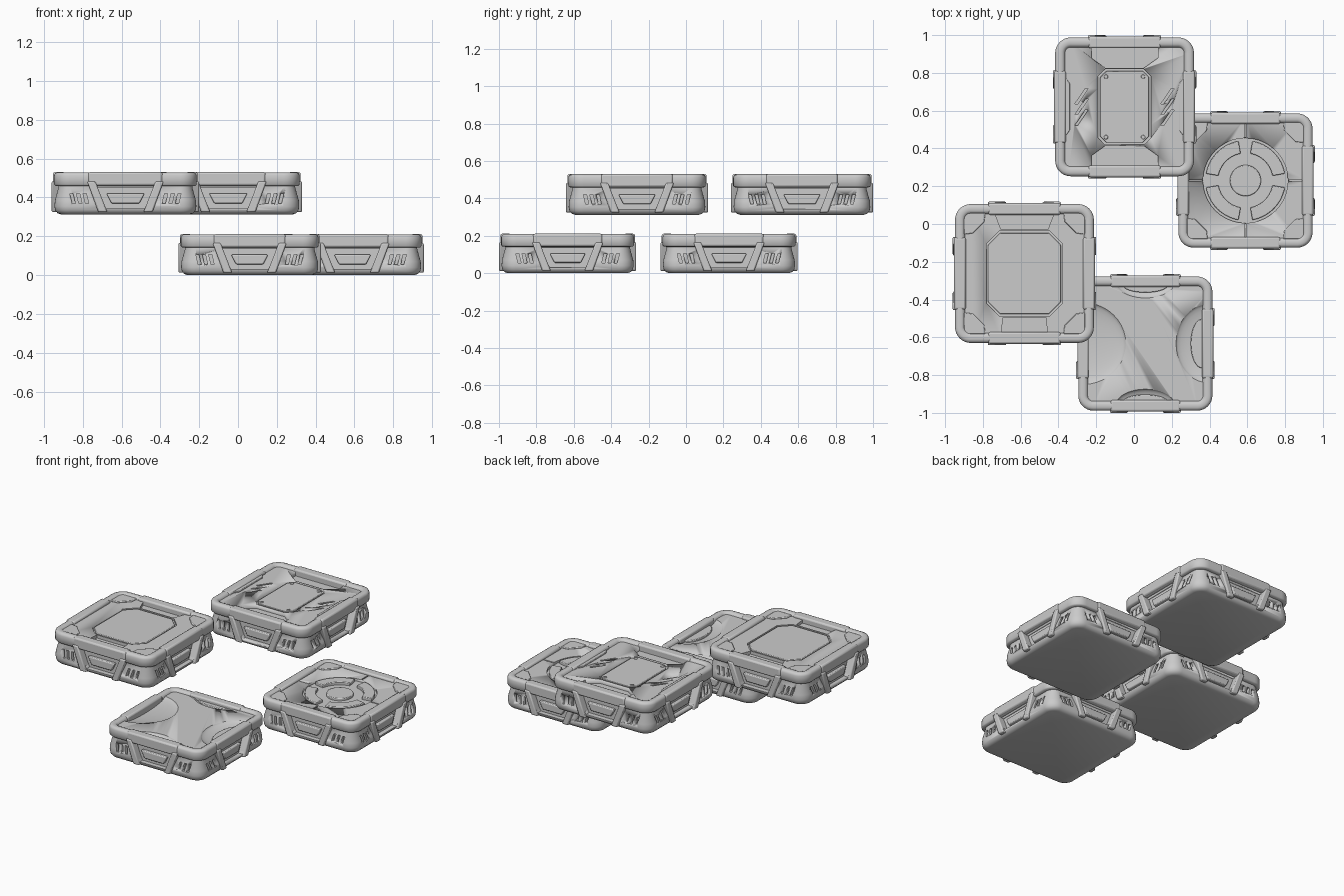
import bpy, bmesh, math
from mathutils import Matrix, Vector

if "Cube" in bpy.data.objects:
    bpy.data.objects.remove(bpy.data.objects["Cube"])

H, R, DECK = 0.21, 0.355, 0.195      # tile height, half width, deck level
grey = bpy.data.materials.new("plain grey")
grey.diffuse_color = (0.6, 0.6, 0.6, 1)
grey.use_nodes = True
grey.node_tree.nodes["Principled BSDF"].inputs["Base Color"].default_value = grey.diffuse_color


def finish(name, bm, tile, bevel=0.0, angle=35):
    bmesh.ops.recalc_face_normals(bm, faces=bm.faces)
    me = bpy.data.meshes.new(name)
    bm.to_mesh(me)
    bm.free()
    me.materials.append(grey)
    ob = bpy.data.objects.new(tile["name"] + "_" + name, me)
    bpy.context.collection.objects.link(ob)
    ob.location, ob.scale = tile["loc"], (tile["scale"],) * 3
    if bevel:
        m = ob.modifiers.new("bevel", 'BEVEL')
        m.width, m.segments, m.limit_method = bevel, 2, 'ANGLE'
    bpy.ops.object.select_all(action='DESELECT')
    ob.select_set(True)
    bpy.context.view_layer.objects.active = ob
    bpy.ops.object.shade_smooth_by_angle(angle=math.radians(angle))
    return ob


def prism(bm, pts, offset):
    a = [bm.verts.new(p) for p in pts]
    b = [bm.verts.new(Vector(p) + Vector(offset)) for p in pts]
    bm.faces.new(a)
    bm.faces.new(b[::-1])
    for i in range(len(a)):
        j = (i + 1) % len(a)
        bm.faces.new((a[i], b[i], b[j], a[j]))


def flat(bm, pts, z0, z1):
    prism(bm, [(x, y, z0) for x, y in pts], (0, 0, z1 - z0))


def side(bm, pts, d0, d1):
    """Extrude an outline on each of the four side walls."""
    for k in range(4):
        rot = Matrix.Rotation(k * math.pi / 2, 3, 'Z')
        prism(bm, [rot @ Vector((u, -d0, z)) for u, z in pts], rot @ Vector((0, d0 - d1, 0)))


def loft(profile, closed):
    """Stack of rounded squares given as (half width, height)."""
    bm = bmesh.new()
    rings = []
    for h, z in profile:
        r = max(0.02, 0.08 - (R - h))
        ring = []
        for q in range(4):
            for s in range(9):
                a = q * math.pi / 2 + s * math.pi / 16
                cx, cy = ((1, 1), (-1, 1), (-1, -1), (1, -1))[q]
                ring.append(bm.verts.new((cx * (h - r) + r * math.cos(a),
                                          cy * (h - r) + r * math.sin(a), z)))
        rings.append(ring)
    pairs = list(zip(rings, rings[1:])) + ([(rings[-1], rings[0])] if closed else [])
    for a, b in pairs:
        for i in range(36):
            j = (i + 1) % 36
            bm.faces.new((a[i], a[j], b[j], b[i]))
    if not closed:
        bm.faces.new(rings[0])
        bm.faces.new(rings[-1])
    return bm


def octagon(a, b, c):
    return [(a, c - b), (a, b - c), (a - c, b), (c - a, b),
            (-a, b - c), (-a, c - b), (c - a, -b), (a - c, -b)]


def arc(r0, r1, a0, a1, n=14):
    t = [math.radians(a0 + (a1 - a0) * i / n) for i in range(n + 1)]
    return ([(r1 * math.cos(a), r1 * math.sin(a)) for a in t] +
            [(r0 * math.cos(a), r0 * math.sin(a)) for a in reversed(t)])


def disc(r, x=0, y=0, n=40, ry=None):
    return [(x + r * math.cos(2 * math.pi * i / n),
             y + (ry or r) * math.sin(2 * math.pi * i / n)) for i in range(n)]


def corner_plates(bm):
    for sx in (1, -1):
        for sy in (1, -1):
            flat(bm, [(sx * x, sy * y) for x, y in
                      ((.31, .31), (.2, .31), (.205, .265), (.265, .205), (.31, .2))], .17, DECK + .008)


def octagon_deck(cut, add):
    flat(cut, octagon(.195, .217, .065), DECK - .014, .25)
    flat(add, octagon(.186, .208, .062), .17, DECK)
    flat(cut, [(-.11, -.225), (.11, -.225), (.12, -.33), (-.12, -.33)], DECK - .02, .25)
    flat(cut, [(-.12, .225), (.12, .225), (.16, .33), (-.16, .33)], DECK - .02, .25)
    corner_plates(add)


def vent_deck(cut, add):
    flat(cut, octagon(.135, .193, .035), DECK - .014, .25)
    flat(add, octagon(.125, .183, .032), .17, DECK)
    for sy in (1, -1):
        flat(cut, [(x, sy * y) for x, y in ((-.1, .2), (.1, .2), (.17, .25), (.17, .33),
                                            (-.17, .33), (-.17, .25))], DECK - .025, .25)
        for sx in (1, -1):
            flat(add, disc(.011, sx * .095, sy * .155, 12), DECK - .01, DECK + .004)
    for sx in (1, -1):
        # side plates with slanted slots between raised edges
        flat(add, [(sx * x, y) for x, y in ((.31, -.16), (.28, -.12), (.28, .12), (.31, .16))], .17, DECK + .008)
        for y in (-.055, 0, .055):
            flat(cut, [(sx * .22 + u, y + v) for u, v in
                       ((-.035, -.04), (-.02, -.04), (.035, .04), (.02, .04))], DECK - .015, .25)


def ring_deck(cut, add):
    flat(cut, disc(.225), DECK - .016, .25)
    for k in range(4):
        flat(add, arc(.145, .212, k * 90 + 10, k * 90 + 80), .17, DECK + .004)
        rot = Matrix.Rotation(k * math.pi / 2, 2)
        flat(cut, [rot @ Vector(p) for p in ((.23, -.004), (.33, -.004), (.33, .004), (.23, .004))],
             DECK - .01, .25)
    flat(add, disc(.082), .17, DECK)
    corner_plates(add)


def saddle_deck(cut, add):
    for x, y, rx, ry in ((-.33, 0, .23, .22), (.33, 0, .17, .21), (0, .33, .16, .09), (0, -.33, .16, .09)):
        bmesh.ops.create_uvsphere(cut, u_segments=40, v_segments=16, radius=1,
                                  matrix=Matrix.Translation((x, y, .2)) @ Matrix.Diagonal((rx, ry, .034, 1)))
    # lens plates lying in the hollows
    for y in (-.31, .31):
        flat(add, disc(.12, 0, y, 32, .04), .16, DECK - .006)
    flat(add, disc(.06, .3, 0, 32, .13), .16, DECK - .008)


def build(name, loc, scale, deck):
    tile = {"name": name, "loc": loc, "scale": scale}
    # lower tray with undercut below the rim
    tray = finish("tray", loft([(R - .035, 0), (R - .018, .006), (R - .006, .02), (R - .002, .04),
                                (R - .004, .07), (R - .022, .135), (R - .022, .16),
                                (R - .022, DECK)], False), tile)
    cut, add = bmesh.new(), bmesh.new()
    deck(cut, add)
    # side windows and slanted slots
    side(cut, [(-.15, .135), (.15, .135), (.095, .03), (-.095, .03)], R - .035, R + .05)
    for s in (1, -1):
        for u in (.195, .228, .261):
            side(cut, [(s * (u + a), z) for a, z in
                       ((-.012, .055), (.004, .055), (.016, .105), (0, .105))], R - .03, R + .05)
    cutter = finish("cutter", cut, tile)
    cutter.hide_render = True
    bpy.context.view_layer.objects.active = tray
    m = tray.modifiers.new("cut", 'BOOLEAN')
    m.object, m.operation, m.solver, m.use_self = cutter, 'DIFFERENCE', 'EXACT', True
    bpy.ops.object.modifier_move_to_index(modifier="cut", index=0)
    bpy.ops.object.modifier_apply(modifier="cut")
    bpy.data.objects.remove(cutter)
    finish("deck_plates", add, tile, .004)
    # raised rim
    finish("rim", loft([(R - .03, .14), (R - .006, .143), (R, .15), (R, H - .016), (R - .005, H - .005),
                        (R - .016, H), (R - .034, H), (R - .045, H - .005), (R - .052, DECK - .004),
                        (R - .052, .15)], True), tile, 0, 50)
    # clamps: rim pad, slanted arms and the grip between them
    clamp = bmesh.new()
    side(clamp, [(-.185, .143), (.185, .143), (.185, H + .001), (-.185, H + .001)], R - .055, R + .005)
    finish("clamp_pads", clamp, tile, .01)
    arms = bmesh.new()
    for s in (1, -1):
        side(arms, [(s * u, z) for u, z in ((.15, .165), (.19, .165), (.135, .012), (.09, .012))],
             R - .04, R + .012)
    finish("clamp_arms", arms, tile, .007)
    grip = bmesh.new()
    side(grip, [(-.095, .105), (.095, .105), (.07, .055), (-.07, .055)], R - .045, R - .014)
    finish("grips", grip, tile, .006)


build("vent_tile", (-.05, .62, .312), 1.035, vent_deck)
build("octagon_tile", (-.58, -.262, .312), 1.035, octagon_deck)
build("ring_tile", (.59, .23, 0), 1, ring_deck)
build("saddle_tile", (.06, -.633, 0), 1, saddle_deck)
